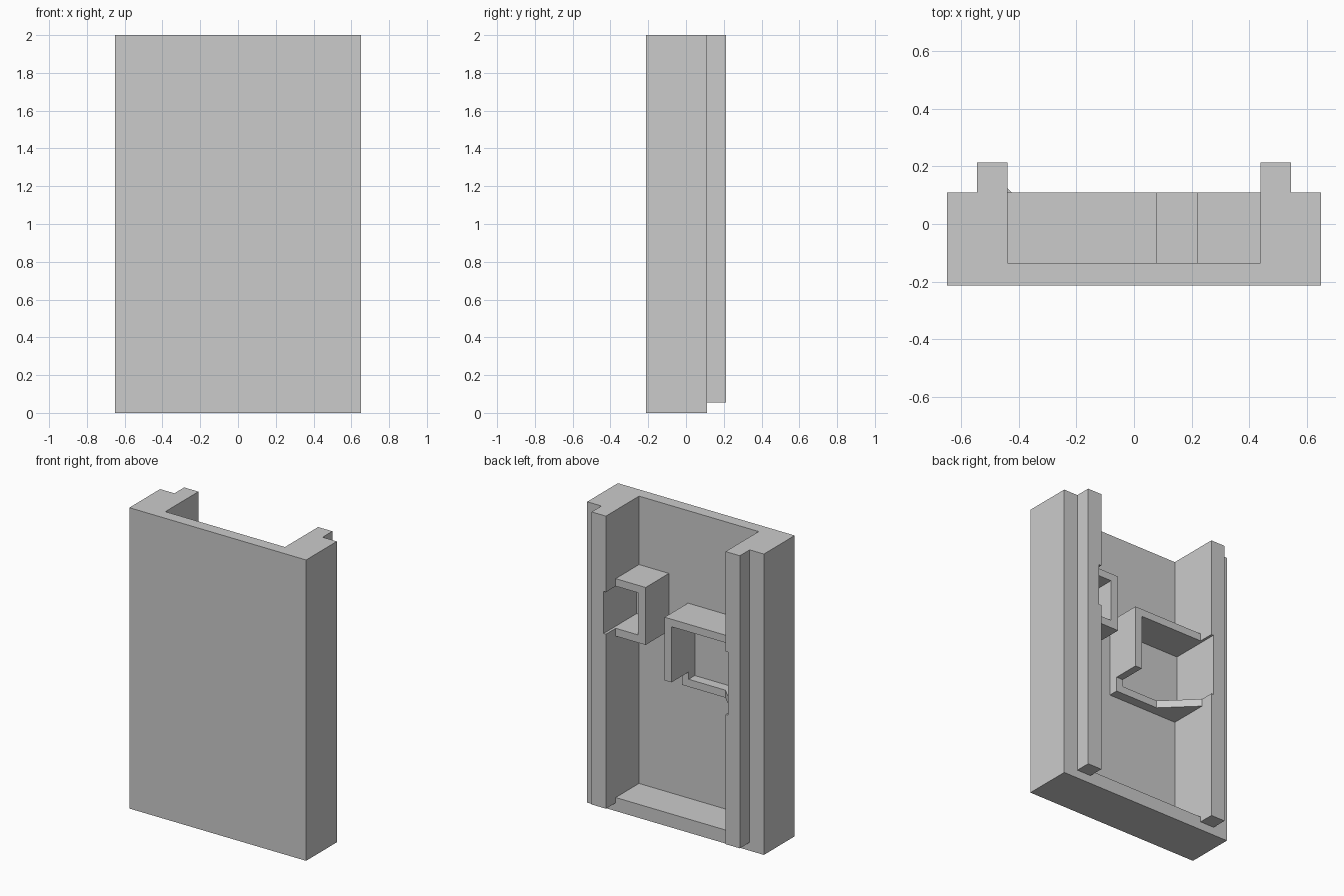
import bpy
import bmesh

if "Cube" in bpy.data.objects:
    bpy.data.objects.remove(bpy.data.objects["Cube"], do_unlink=True)

grey = bpy.data.materials.new("plain grey")
grey.use_nodes = True
grey.diffuse_color = (0.6, 0.6, 0.6, 1)
grey.node_tree.nodes["Principled BSDF"].inputs["Base Color"].default_value = (0.6, 0.6, 0.6, 1)


def prism(name, outline, z0, z1):
    """Extrude an xy outline from z0 up to z1."""
    bm = bmesh.new()
    face = bm.faces.new([bm.verts.new((x, y, z0)) for x, y in outline])
    top = bmesh.ops.extrude_face_region(bm, geom=[face])
    verts = [g for g in top["geom"] if isinstance(g, bmesh.types.BMVert)]
    bmesh.ops.translate(bm, verts=verts, vec=(0, 0, z1 - z0))
    bmesh.ops.recalc_face_normals(bm, faces=bm.faces)
    mesh = bpy.data.meshes.new(name)
    bm.to_mesh(mesh)
    bm.free()
    mesh.materials.append(grey)
    obj = bpy.data.objects.new(name, mesh)
    bpy.context.collection.objects.link(obj)
    return obj


def box(name, x0, x1, y0, y1, z0, z1):
    return prism(name, [(x0, y0), (x1, y0), (x1, y1), (x0, y1)], z0, z1)


def cut(obj, cutter):
    mod = obj.modifiers.new("notch", "BOOLEAN")
    mod.operation = "DIFFERENCE"
    mod.solver = "EXACT"
    mod.object = cutter
    bpy.context.view_layer.objects.active = obj
    bpy.ops.object.modifier_apply(modifier=mod.name)


W, INNER, RAIL = 0.65, 0.44, 0.545
FRONT, PANEL, BACK, RAIL_BACK = -0.213, -0.135, 0.11, 0.213
NOTCH = 0.457

# Channel-shaped body: front panel with a thick block down each side
half = [(W, FRONT), (W, BACK), (INNER, BACK), (INNER, PANEL)]
body = prism("body", half + [(-x, y) for x, y in reversed(half)], 0, 2)

# Rails on the back of both side blocks
left_rail = box("left_rail", INNER, RAIL, BACK, RAIL_BACK, 0.055, 2)
right_rail = box("right_rail", -RAIL, -INNER, BACK, RAIL_BACK, 0.055, 2)

# Shallow notches where the two pockets meet the side blocks and rails
left_cutter = box("left_notch_cutter", 0.3, NOTCH, PANEL, 0.3, 1.215, 1.495)
right_cutter = box("right_notch_cutter", -NOTCH, -0.3, PANEL, 0.3, 0.917, 1.335)
for cutter, rail in ((left_cutter, left_rail), (right_cutter, right_rail)):
    cutter.hide_render = True
    cut(body, cutter)
    cut(rail, cutter)
    bpy.data.objects.remove(cutter, do_unlink=True)

# Sill across the bottom
box("bottom_sill", -INNER, INNER, PANEL, BACK, 0, 0.09)

# Small pocket against the left side
box("small_pocket_top", 0.22, INNER, PANEL, BACK, 1.495, 1.545)
box("small_pocket_wall", 0.22, 0.275, PANEL, BACK, 1.215, 1.495)
box("small_pocket_floor", 0.22, INNER, PANEL, BACK, 1.163, 1.215)

# Large pocket against the right side, with a narrow floor that flares to the rail
STEP = -0.07
box("large_pocket_top", -INNER, 0.08, PANEL, BACK, 1.335, 1.385)
box("large_pocket_wall", 0.03, 0.08, PANEL, BACK, 0.965, 1.335)
box("large_pocket_wall_foot", 0.03, 0.08, PANEL, STEP, 0.917, 0.965)
prism("large_pocket_floor",
      [(0.08, PANEL), (0.08, STEP), (-0.24, STEP), (-INNER, 0.125), (-INNER, PANEL)],
      0.867, 0.917)
